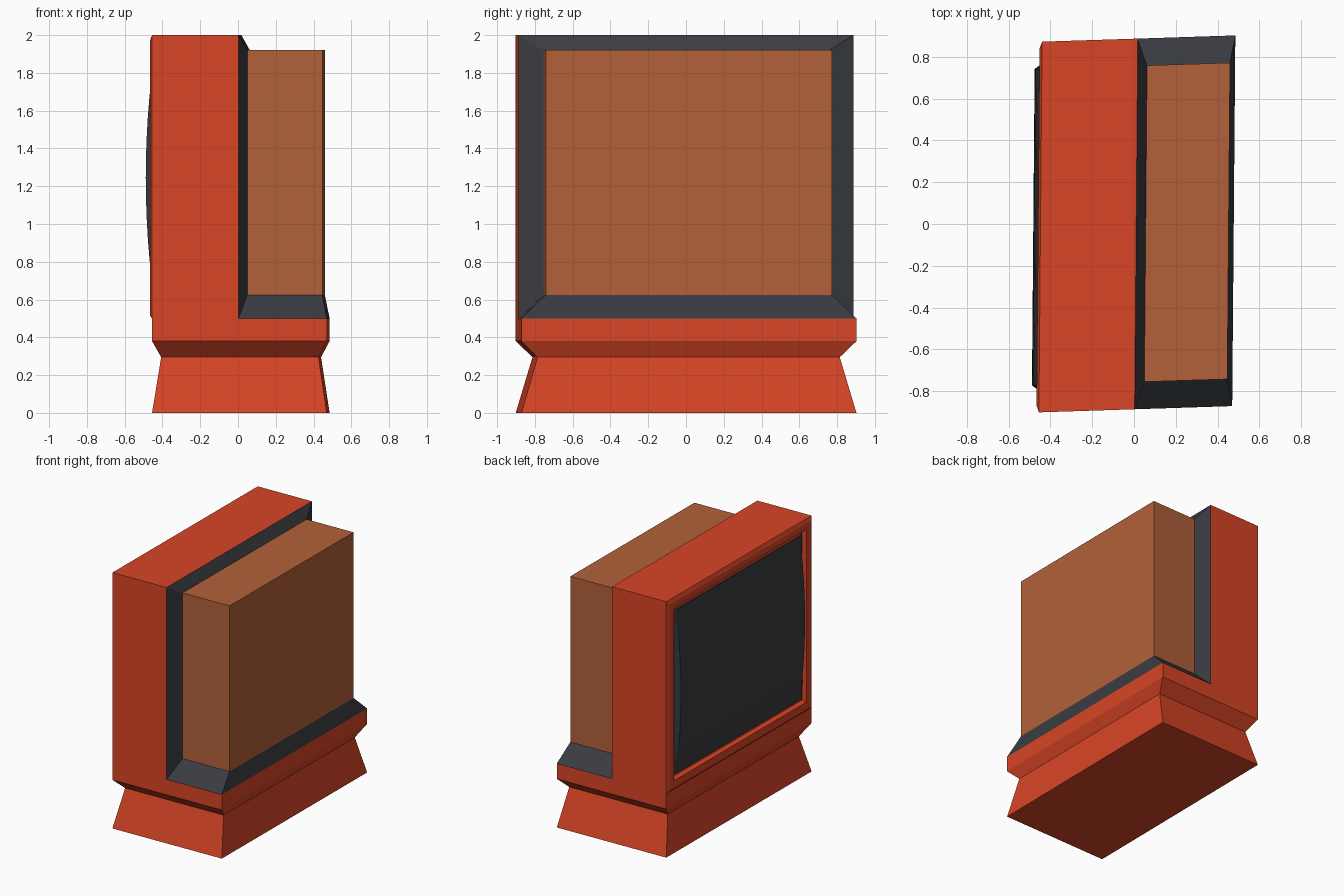
import bpy, bmesh, math

if "Cube" in bpy.data.objects:
    bpy.data.objects.remove(bpy.data.objects["Cube"])


def material(name, rgb):
    m = bpy.data.materials.new(name)
    m.diffuse_color = (*rgb, 1)
    m.use_nodes = True
    m.node_tree.nodes["Principled BSDF"].inputs["Base Color"].default_value = m.diffuse_color
    return m


RED = material("orange red shell", (0.69, 0.060, 0.019))
BROWN = material("brown back panel", (0.445, 0.12, 0.041))
DARK = material("dark grey", (0.043, 0.045, 0.053))


def skew(co):
    # the whole model leans slightly in plan
    return (co[0] + 0.0085 * co[1], co[1] + 0.0324 * co[0], co[2])


def loft(name, rings, mat, smooth=False):
    """Closed solid through a list of rings with equal point counts."""
    bm = bmesh.new()
    loops = [[bm.verts.new(skew(p)) for p in ring] for ring in rings]
    n = len(loops[0])
    for a, b in zip(loops, loops[1:]):
        for i in range(n):
            j = (i + 1) % n
            bm.faces.new((a[i], a[j], b[j], b[i]))
    bm.faces.new(loops[0])
    bm.faces.new(loops[-1])
    bmesh.ops.recalc_face_normals(bm, faces=bm.faces)
    me = bpy.data.meshes.new(name)
    bm.to_mesh(me)
    bm.free()
    me.materials.append(mat)
    ob = bpy.data.objects.new(name, me)
    bpy.context.collection.objects.link(ob)
    return ob


def x_ring(x, y, z0, z1):
    return [(x, -y, z0), (x, y, z0), (x, y, z1), (x, -y, z1)]


def z_ring(z, x0, x1, y):
    return [(x0, -y, z), (x1, -y, z), (x1, y, z), (x0, y, z)]


X0, X1, Y = -0.4475, 0.4775, 0.887
SEAM, BACK, YB = 0.0105, 0.453, 0.757

# Flared foot, waist and slab
loft("base", [z_ring(0, X0, X1, Y), z_ring(0.295, -0.40, 0.433, 0.80),
              z_ring(0.38, X0, X1, Y), z_ring(0.5, X0, X1, Y)], RED)

# Upright shell with a bevelled bezel and a recess for the screen
loft("shell", [x_ring(SEAM, Y, 0.5, 2.0), x_ring(X0, Y, 0.5, 2.0),
               x_ring(-0.459, 0.855, 0.515, 1.97), x_ring(-0.459, 0.81, 0.575, 1.925),
               x_ring(-0.432, 0.795, 0.59, 1.91)], RED)

# Sloped dark collars around the back housing
loft("back_collar", [x_ring(SEAM, Y, 0.5, 2.0), x_ring(0.056, YB, 0.625, 1.92)], DARK)
loft("lower_collar", [z_ring(0.5, SEAM, X1, Y), z_ring(0.625, 0.056, BACK, YB)], DARK)

# Back housing
loft("back_housing", [z_ring(0.62, 0.05, BACK, YB), z_ring(1.92, 0.05, BACK, YB)], BROWN)

# Screen: bulges along its height, with short sloping sides
N, MID, RADIUS = 12, 1.245, 4.7


def screen_ring(y, half, depth, curved):
    zs = [MID - half + 2 * half * i / N for i in range(N + 1)]
    front = [(-0.482 + RADIUS - math.sqrt(RADIUS ** 2 - (z - MID) ** 2) if curved else depth, y, z)
             for z in zs]
    return [(-0.425, y, zs[0])] + front + [(-0.425, y, zs[-1])]


loft("screen", [screen_ring(-0.793, 0.655, -0.433, False), screen_ring(-YB, 0.64, 0, True),
                screen_ring(YB, 0.64, 0, True), screen_ring(0.793, 0.655, -0.433, False)], DARK)
